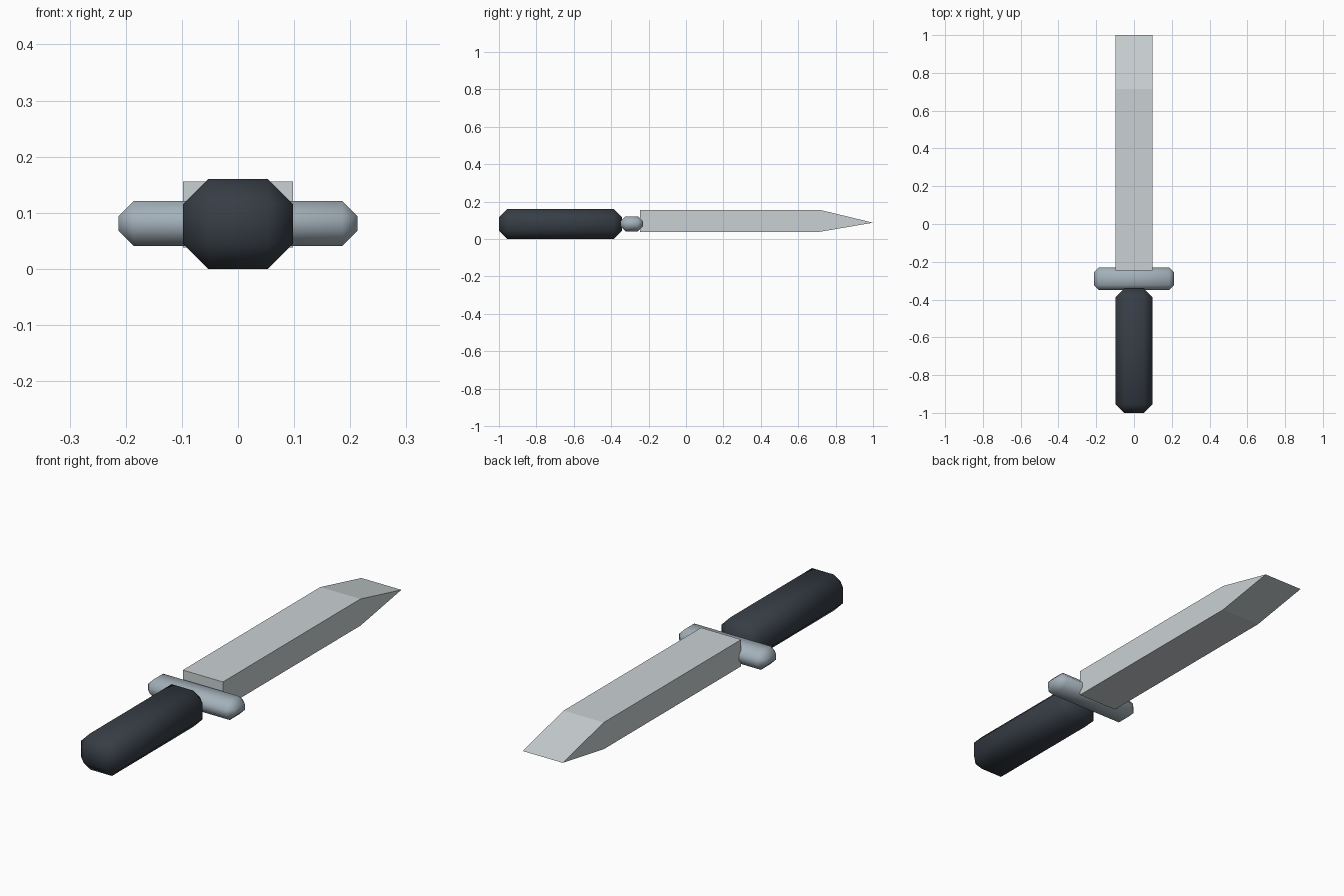
import bpy
import bmesh
from mathutils import Matrix, Vector

cube = bpy.data.objects.get("Cube")
if cube:
    bpy.data.objects.remove(cube, do_unlink=True)


def material(name, colour):
    mat = bpy.data.materials.new(name)
    mat.use_nodes = True
    mat.diffuse_color = (*colour, 1)
    mat.node_tree.nodes["Principled BSDF"].inputs["Base Color"].default_value = (*colour, 1)
    return mat


def finish(bm, name, mat, smooth):
    bmesh.ops.recalc_face_normals(bm, faces=bm.faces)
    for face in bm.faces:
        face.smooth = smooth
    mesh = bpy.data.meshes.new(name)
    bm.to_mesh(mesh)
    bm.free()
    mesh.materials.append(mat)
    obj = bpy.data.objects.new(name, mesh)
    bpy.context.collection.objects.link(obj)
    return obj


def chamfered_box(name, low, high, chamfer, mat):
    low, high = Vector(low), Vector(high)
    bm = bmesh.new()
    bmesh.ops.create_cube(bm, size=1, matrix=Matrix.LocRotScale(
        (low + high) / 2, None, high - low))
    bmesh.ops.bevel(bm, geom=bm.edges[:], offset=chamfer, segments=1,
                    affect='EDGES', profile=0.5)
    return finish(bm, name, mat, True)


dark_grip = material("dark grip", (0.038, 0.047, 0.06))
guard_steel = material("guard steel", (0.37, 0.44, 0.49))
blade_steel = material("blade steel", (0.59, 0.64, 0.65))

# Grip and crossguard: softly shaded chamfered blocks
chamfered_box("handle", (-0.098, -1, 0), (0.098, -0.342, 0.16), 0.045, dark_grip)
chamfered_box("crossguard", (-0.213, -0.35, 0.041), (0.213, -0.23, 0.121),
              0.027, guard_steel)

# Blade: side profile swept across the width, ending in a chisel edge
half_width = 0.098
profile = [(-0.245, 0.038), (0.714, 0.038), (1, 0.087), (0.714, 0.156), (-0.245, 0.156)]
bm = bmesh.new()
side = bm.faces.new([bm.verts.new((-half_width, y, z)) for y, z in profile])
swept = bmesh.ops.extrude_face_region(bm, geom=[side], use_keep_orig=True)
bmesh.ops.translate(bm, vec=(2 * half_width, 0, 0),
                    verts=[v for v in swept["geom"] if isinstance(v, bmesh.types.BMVert)])
finish(bm, "blade", blade_steel, False)
